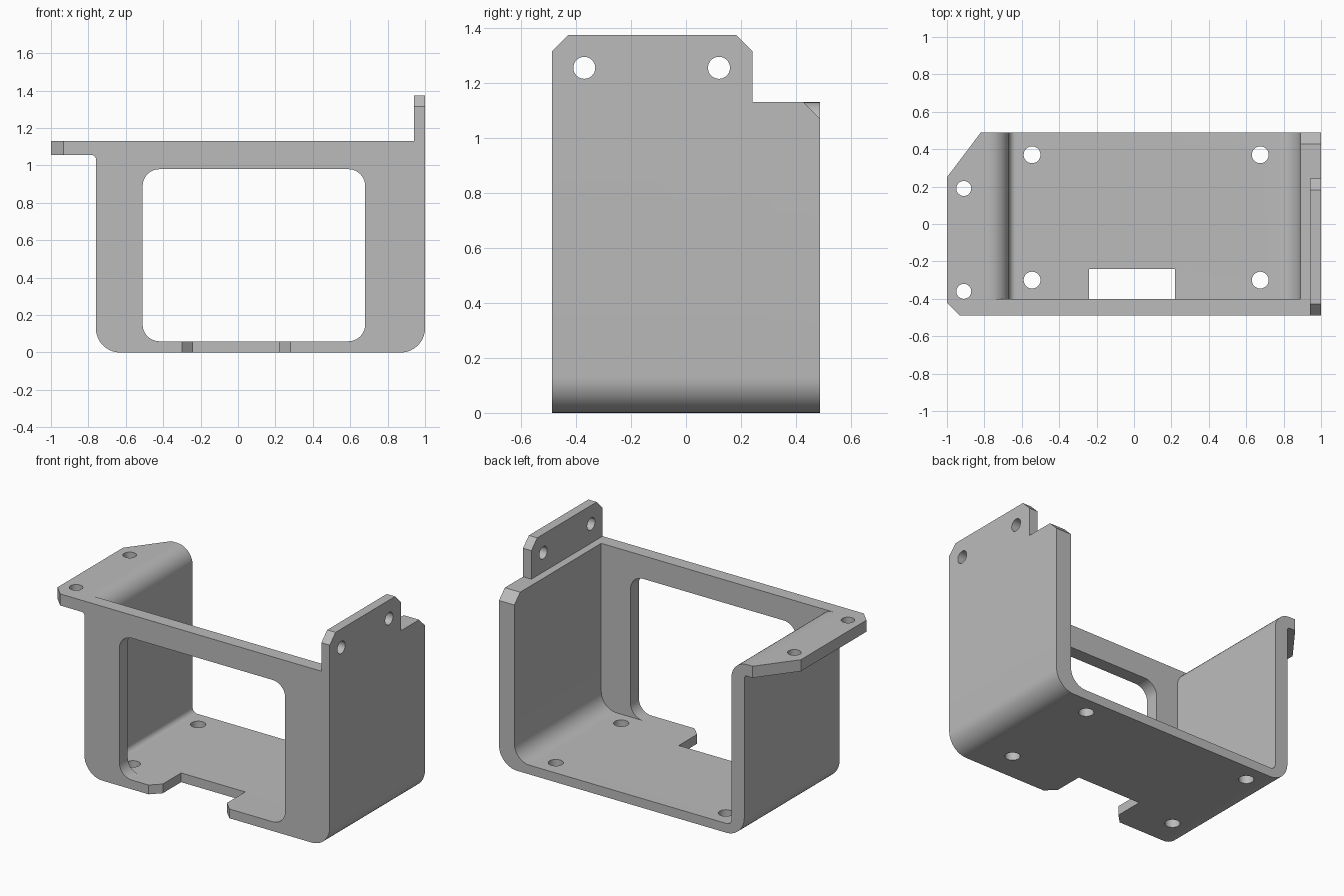
import bpy, math
from mathutils import Vector

cube = bpy.data.objects.get("Cube")
if cube:
    bpy.data.objects.remove(cube, do_unlink=True)

DEPTH = 0.488          # half depth
TOP = 1.13             # height of the frame


def rounded(points, steps=10):
    """Outline from (u, v, radius) corners; radius is optional."""
    out = []
    n = len(points)
    for i, p in enumerate(points):
        c = Vector(p[:2])
        if len(p) < 3:
            out.append(c)
            continue
        a = (Vector(points[i - 1][:2]) - c).normalized()
        b = (Vector(points[(i + 1) % n][:2]) - c).normalized()
        half = a.angle(b) / 2
        start = c + a * p[2] / math.tan(half)
        end = c + b * p[2] / math.tan(half)
        mid = c + (a + b).normalized() * p[2] / math.sin(half)
        sweep = (start - mid).angle_signed(end - mid)
        ang = math.atan2(start.y - mid.y, start.x - mid.x)
        for k in range(steps + 1):
            t = ang - sweep * k / steps
            out.append(mid + p[2] * Vector((math.cos(t), math.sin(t))))
    return out


def circle(u, v, r, sides=32):
    return [Vector((u + r * math.cos(math.tau * k / sides),
                    v + r * math.sin(math.tau * k / sides))) for k in range(sides)]


def prism(name, outline, axis, lo, hi):
    """Extrude a flat outline along one axis."""
    place = {"x": lambda p, d: (d, p[0], p[1]),
             "y": lambda p, d: (p[0], d, p[1]),
             "z": lambda p, d: (p[0], p[1], d)}[axis]
    n = len(outline)
    verts = [place(p, d) for d in (lo, hi) for p in outline]
    faces = [list(range(n))[::-1], list(range(n, 2 * n))]
    faces += [[i, (i + 1) % n, n + (i + 1) % n, n + i] for i in range(n)]
    area = sum(outline[i - 1][0] * outline[i][1] - outline[i][0] * outline[i - 1][1]
               for i in range(n))
    if (area < 0) != (axis == "y"):
        faces = [f[::-1] for f in faces]
    mesh = bpy.data.meshes.new(name)
    mesh.from_pydata(verts, [], faces)
    mesh.update()
    obj = bpy.data.objects.new(name, mesh)
    bpy.context.collection.objects.link(obj)
    return obj


def cut(body, outline, axis, lo, hi):
    cutter = prism("cutter", outline, axis, lo, hi)
    cutter.hide_render = True
    mod = body.modifiers.new("cut", "BOOLEAN")
    mod.operation = "DIFFERENCE"
    mod.solver = "EXACT"
    mod.object = cutter
    bpy.context.view_layer.objects.active = body
    bpy.ops.object.modifier_apply(modifier=mod.name)
    bpy.data.objects.remove(cutter, do_unlink=True)


# Outer silhouette with side flange and raised tab
bracket = prism("mounting_bracket", rounded([
    (-1, 1.055), (-0.76, 1.055, 0.02), (-0.76, 0, 0.13), (1, 0, 0.13),
    (1, 1.375), (0.94, 1.375), (0.94, TOP), (-1, TOP)]), "y", -DEPTH, DEPTH)

# Cavity behind the front plate
cut(bracket, rounded([
    (-0.79, 1.5), (-0.79, TOP), (-0.668, TOP, 0.11), (-0.668, 0.06, 0.035),
    (0.89, 0.06, 0.11), (0.89, 1.5)]), "y", -0.402, 0.7)

# Front window
cut(bracket, rounded([(-0.51, 0.06, 0.09), (0.68, 0.06, 0.09),
                      (0.68, 0.98, 0.09), (-0.51, 0.98, 0.09)]), "y", -0.7, -0.3)

# Floor slot with chamfered mouth
cut(bracket, [(-0.24, -0.24), (0.22, -0.24), (0.22, -0.428), (0.32, -0.528),
              (-0.34, -0.528), (-0.24, -0.428)], "z", -0.1, 0.2)

# Step behind the tab and chamfer on the wall's rear corner
cut(bracket, [(0.242, 1.5), (0.242, TOP), (0.428, TOP), (0.528, 1.03),
              (0.6, 1.03), (0.6, 1.5)], "x", 0.8, 1.1)

# Tab corner chamfers
for edge, s in ((-DEPTH, 1), (0.242, -1)):
    cut(bracket, [(edge - s * 0.04, 1.275), (edge + s * 0.1, 1.415),
                  (edge - s * 0.04, 1.415)], "x", 0.8, 1.1)

# Flange corner cuts
cut(bracket, [(-1.09, 0.131), (-0.73, 0.607), (-1.09, 0.607)], "z", 1, 1.2)
cut(bracket, [(-1.05, -0.37), (-0.885, -0.538), (-1.05, -0.538)], "z", 1, 1.2)

# Screw holes in floor, flange and tab
for x in (-0.545, 0.675):
    for y in (-0.3, 0.37):
        cut(bracket, circle(x, y, 0.045), "z", -0.1, 0.2)
for y in (-0.36, 0.19):
    cut(bracket, circle(-0.91, y, 0.04), "z", 1, 1.2)
for y in (-0.37, 0.12):
    cut(bracket, circle(y, 1.255, 0.04), "x", 0.8, 1.1)

# Plain grey finish
grey = bpy.data.materials.new("plain_grey")
grey.use_nodes = True
colour = (0.5, 0.5, 0.5, 1)
grey.diffuse_color = colour
grey.node_tree.nodes["Principled BSDF"].inputs["Base Color"].default_value = colour
bracket.data.materials.clear()
bracket.data.materials.append(grey)
for face in bracket.data.polygons:
    face.material_index = 0

bpy.ops.object.select_all(action="DESELECT")
bracket.select_set(True)
bpy.context.view_layer.objects.active = bracket
bpy.ops.object.shade_smooth_by_angle(angle=math.radians(30))
